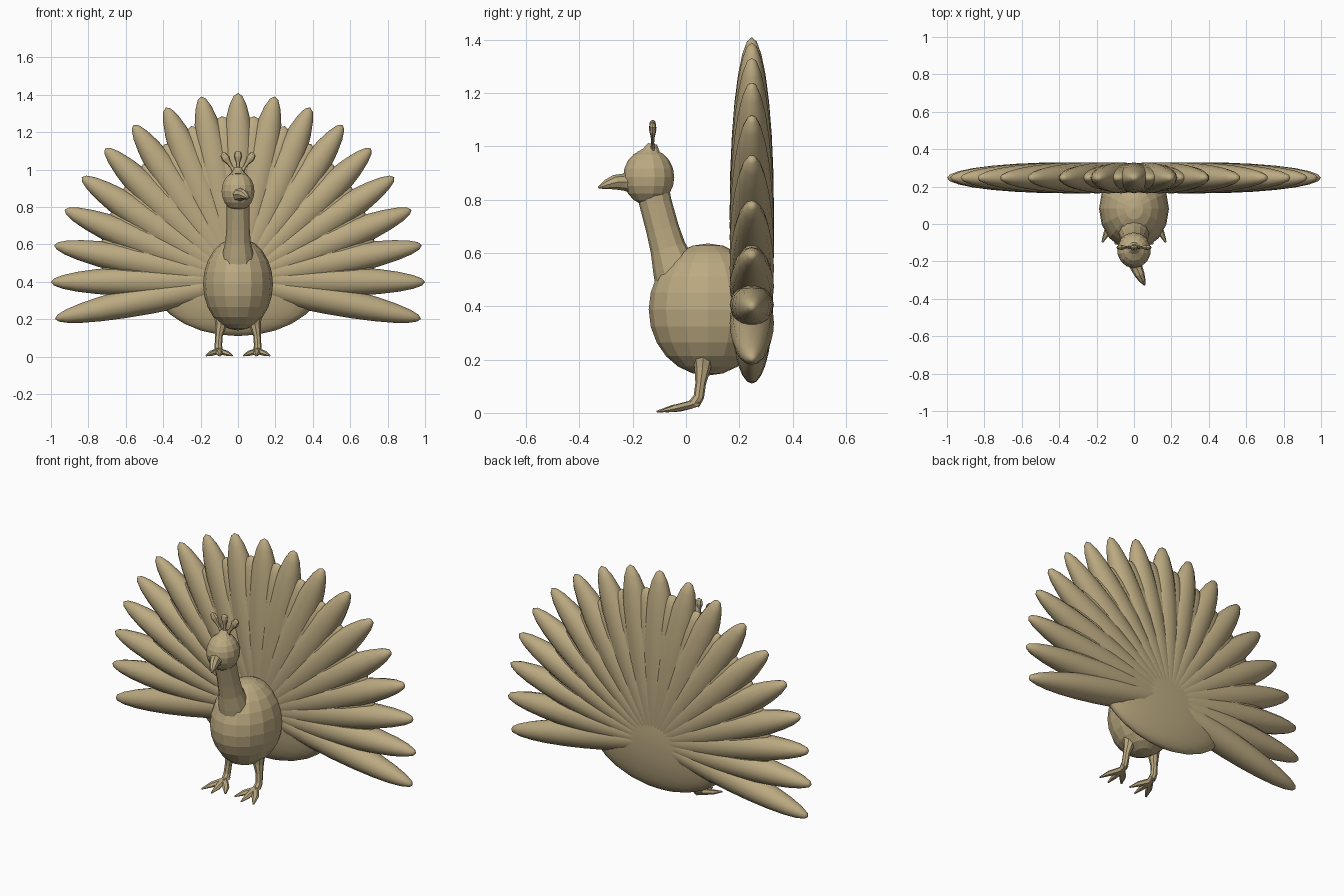
import bpy, bmesh
from math import sin, cos, radians
from mathutils import Matrix, Vector

if "Cube" in bpy.data.objects:
    bpy.data.objects.remove(bpy.data.objects["Cube"])

TAN = bpy.data.materials.new("tan")
TAN.diffuse_color = (0.50, 0.40, 0.22, 1)
TAN.use_nodes = True
TAN.node_tree.nodes["Principled BSDF"].inputs["Base Color"].default_value = TAN.diffuse_color


def finish(name, bm, smooth=False):
    bmesh.ops.recalc_face_normals(bm, faces=bm.faces)
    for f in bm.faces:
        f.smooth = smooth
    me = bpy.data.meshes.new(name)
    bm.to_mesh(me)
    bm.free()
    me.materials.append(TAN)
    ob = bpy.data.objects.new(name, me)
    bpy.context.collection.objects.link(ob)
    return ob


def ellipsoid(name, loc, radii, turn=0.0, seg=14, rings=10, smooth=False):
    """Faceted ellipsoid, tilted about the y axis."""
    bm = bmesh.new()
    m = (Matrix.Translation(loc) @ Matrix.Rotation(turn, 4, 'Y')
         @ Matrix.Diagonal((*radii, 1)))
    bmesh.ops.create_uvsphere(bm, u_segments=seg, v_segments=rings, radius=1, matrix=m)
    return finish(name, bm, smooth)


def tube(name, rows, sides=8, depth=1.0):
    """Tapered tube through rows of (x, y, z, radius); depth squashes one axis."""
    bm = bmesh.new()
    pts = [Vector(r[:3]) for r in rows]
    rings = []
    for i, p in enumerate(pts):
        d = (pts[min(i + 1, len(pts) - 1)] - pts[max(i - 1, 0)]).normalized()
        ref = Vector((0, 1, 0)) if abs(d.y) < 0.7 else Vector((0, 0, 1))
        u = d.cross(ref).normalized()
        v = d.cross(u)
        rad = rows[i][3]
        rings.append([bm.verts.new(p + rad * (u * cos(6.28319 * k / sides)
                      + v * depth * sin(6.28319 * k / sides))) for k in range(sides)])
    for a, b in zip(rings, rings[1:]):
        for k in range(sides):
            j = (k + 1) % sides
            bm.faces.new((a[k], a[j], b[j], b[k]))
    bm.faces.new(rings[0])
    bm.faces.new(rings[-1])
    return finish(name, bm)


# Tail fan: long feathers radiating from a hub
HUB = Vector((0, 0.247, 0.41))
STEP = radians(102 / 9)


def feather(name, angle, inner, outer, width, thick):
    mid, half = (outer + inner) / 2, (outer - inner) / 2
    loc = HUB + mid * Vector((sin(angle), 0, cos(angle)))
    ellipsoid(name, loc, (width, thick, half), angle, 12, 14, True)


for i in range(-9, 10):
    feather("tail_feather", i * STEP, -0.29, 1.0, 0.105 - 0.0025 * abs(i), 0.083)

# Webs filling the valleys between neighbouring feathers
REACH = [0.88, 0.86, 0.825, 0.80, 0.785, 0.77, 0.76, 0.73, 0.70]
for i, r in enumerate(REACH):
    for s in (-1, 1):
        feather("tail_web", s * (i + 0.5) * STEP, -0.2, r, 0.12 - 0.007 * i, 0.074)

ellipsoid("tail_base", HUB, (0.46, 0.08, 0.3), 0, 24, 14, True)

# Body, neck and head
ellipsoid("body", (0, 0.082, 0.388), (0.187, 0.222, 0.248), 0, 16, 12)
tube("neck", [(0, -0.01, 0.45, 0.10), (0, -0.045, 0.55, 0.082),
              (0, -0.068, 0.62, 0.067), (0, -0.088, 0.69, 0.062),
              (0, -0.115, 0.79, 0.061), (0, -0.135, 0.88, 0.065)], 12)
ellipsoid("head", (0, -0.14, 0.885), (0.09, 0.096, 0.106), 0, 14, 10)

# Beak, turned slightly to one side
tube("beak", [(0.005, -0.19, 0.87, 0.05), (0.014, -0.235, 0.866, 0.032),
              (0.03, -0.27, 0.866, 0.027), (0.044, -0.30, 0.857, 0.018),
              (0.057, -0.328, 0.846, 0.004)], 8)

# Crest of three bulb-tipped plumes on a tapered crown
tube("crest_base", [(0, -0.135, 0.965, 0.055), (0, -0.13, 0.985, 0.034),
                    (0, -0.126, 1.01, 0.018)], 10)
for s in (-1, 0, 1):
    h = 1.10 - 0.012 * abs(s)
    tip = lambda t: (s * (0.012 + 0.072 * t), -0.125, 0.98 + (h - 0.98) * t)
    tube("crest_plume", [(*tip(0), 0.018), (*tip(0.3), 0.009), (*tip(0.5), 0.012),
                         (*tip(0.75), 0.023), (*tip(0.93), 0.018), (*tip(1), 0.006)],
         8, 0.6)

# Legs and three-toed feet
for s in (-1, 1):
    tube("leg", [(s * 0.086, 0.065, 0.22, 0.042), (s * 0.092, 0.062, 0.165, 0.03),
                 (s * 0.102, 0.055, 0.11, 0.02), (s * 0.105, 0.048, 0.06, 0.02),
                 (s * 0.103, 0.03, 0.033, 0.022)], 8)
    for tx, ty in ((0.03, -0.075), (0.097, -0.11), (0.17, -0.098)):
        mx, my = 0.103 * 0.4 + tx * 0.6, 0.04 * 0.4 + ty * 0.6
        tube("toe", [(s * 0.103, 0.05, 0.04, 0.02), (s * 0.103, 0.015, 0.03, 0.022),
                     (s * mx, my, 0.017, 0.019), (s * tx, ty, 0.005, 0.005)], 6, 0.75)
